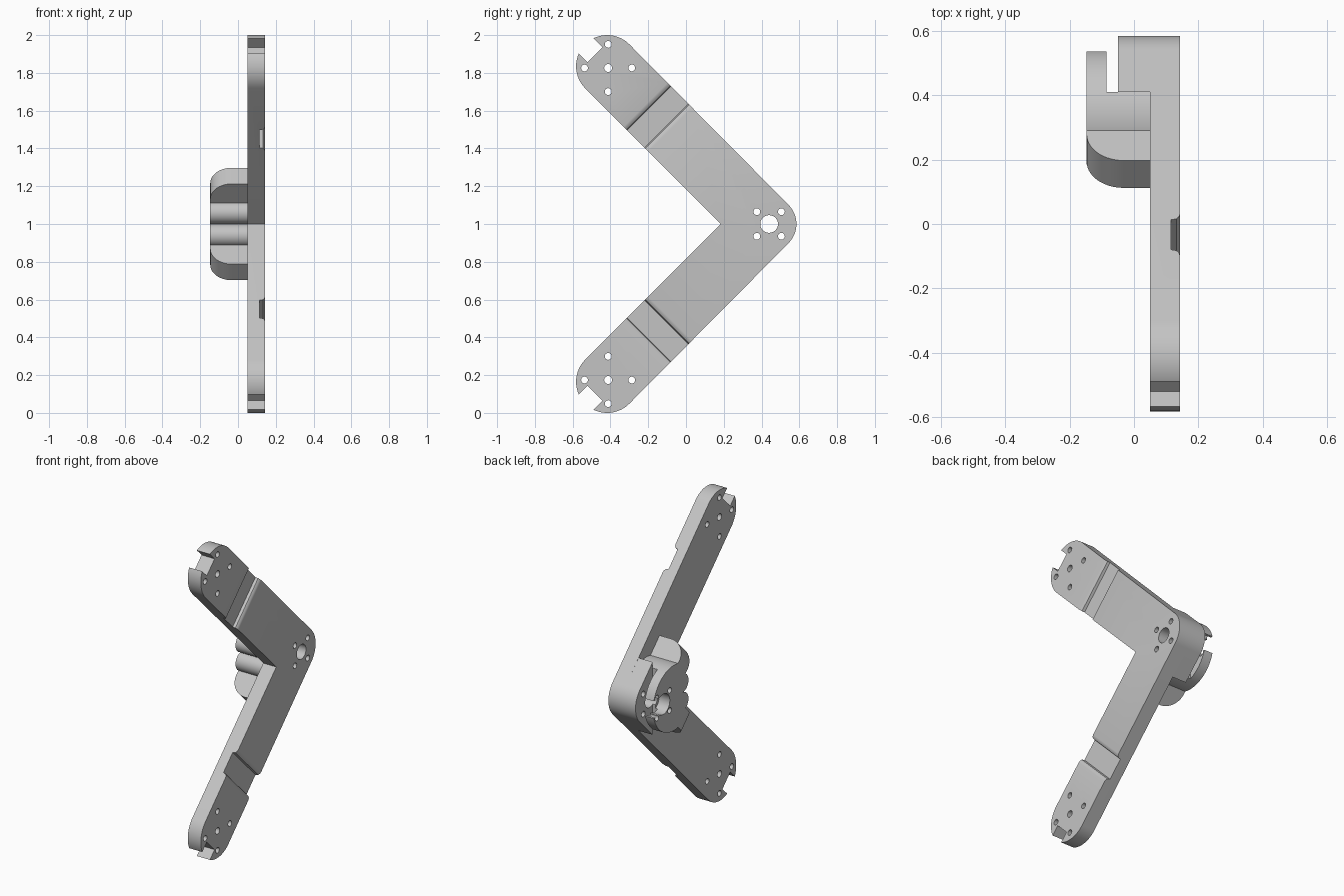
import bpy, bmesh
from math import cos, sin, radians, sqrt
from mathutils import Vector

if "Cube" in bpy.data.objects:
    bpy.data.objects.remove(bpy.data.objects["Cube"])

grey = bpy.data.materials.new("plain grey")
grey.use_nodes = True
colour = (0.55, 0.55, 0.55, 1)
grey.diffuse_color = colour
grey.node_tree.nodes["Principled BSDF"].inputs["Base Color"].default_value = colour

FRONT, BACK, CLIP = 0.143, 0.05, -0.147   # x levels of plate faces and clip face
PIVOT = (0.44, 1.0)


def prism(name, points, sweep):
    """Solid made by sweeping a closed 3D outline along a vector."""
    bm = bmesh.new()
    face = bm.faces.new([bm.verts.new(p) for p in points])
    new = bmesh.ops.extrude_face_region(bm, geom=[face])["geom"]
    bmesh.ops.translate(bm, vec=sweep, verts=[v for v in new if isinstance(v, bmesh.types.BMVert)])
    bmesh.ops.recalc_face_normals(bm, faces=bm.faces)
    mesh = bpy.data.meshes.new(name)
    bm.to_mesh(mesh)
    bm.free()
    mesh.materials.append(grey)
    ob = bpy.data.objects.new(name, mesh)
    bpy.context.collection.objects.link(ob)
    return ob


def slab(name, outline, x0, x1):
    return prism(name, [(x0, y, z) for y, z in outline], Vector((x1 - x0, 0, 0)))


def arc(centre, r, a0, a1, n=24):
    angles = [radians(a0 + (a1 - a0) * i / n) for i in range(n + 1)]
    return [(centre[0] + r * cos(a), centre[1] + r * sin(a)) for a in angles]


def arm_prism(name, profile, sum0, sum1, side):
    """Sweep an (along arm, x) profile across an arm between two edge lines."""
    def place(s, x, t):
        return Vector((x, (t - s * sqrt(2)) / 2, 1 + side * ((t + s * sqrt(2)) / 2 - 1)))
    pts = [place(s, x, sum0) for s, x in profile]
    return prism(name, pts, place(0, 0, sum1) - place(0, 0, sum0))


def combine(ob, other, op):
    mod = ob.modifiers.new(op, "BOOLEAN")
    mod.operation, mod.solver, mod.object = op, "EXACT", other
    bpy.context.view_layer.objects.active = ob
    bpy.ops.object.modifier_apply(modifier=mod.name)
    bpy.data.objects.remove(other)


def drill(ob, centre, r):
    hole = arc(centre, r, 0, 360)[:-1]
    combine(ob, slab("drill", hole, -0.3, 0.3), "DIFFERENCE")


def drill_pivot(ob):
    drill(ob, PIVOT, 0.047)
    for dy in (-0.065, 0.065):
        for dz in (-0.065, 0.065):
            drill(ob, (PIVOT[0] + dy, PIVOT[1] + dz), 0.018)


# V-shaped plate with rounded pivot corner and tips
tip = (-0.417, 1.835)
upper = arc(PIVOT, 0.1445, 0, 45, 12) + arc(tip, 0.165, 45, 225, 36)
lower = [(y, 2 - z) for y, z in reversed(upper[1:])]
plate = slab("v_plate", upper + [(0.185, 1.0)] + lower, BACK, FRONT)

# Recessed band across each arm, tip notches and screw holes
groove = [(1.121, 0.16), (1.121, 0.143), (1.133, 0.140), (1.143, 0.132), (1.147, 0.115),
          (1.279, 0.115), (1.283, 0.132), (1.293, 0.140), (1.305, 0.143), (1.305, 0.16)]
notch = [(1.681, 0), (1.9, 0), (1.9, 0.3), (1.681, 0.3)]
for side in (1, -1):
    combine(plate, arm_prism("groove_cutter", groove, 1.0, 1.8, side), "DIFFERENCE")
    combine(plate, arm_prism("notch_cutter", notch, 1.335, 1.493, side), "DIFFERENCE")
    for dy, dz in ((0, 0), (0.125, 0), (-0.125, 0), (0, 0.125), (0, -0.125)):
        radius = 0.018 if dy or dz else 0.021
        drill(plate, (-0.412 + dy, 1 + side * (0.826 + dz)), radius)
drill_pivot(plate)

# Thick boss behind the pivot, flush with the plate edge
boss_edge = arc(PIVOT, 0.1445, 0, 45, 12) + [(0.41, 1.234)]
boss = slab("pivot_boss", boss_edge + [(y, 2 - z) for y, z in reversed(boss_edge[1:])], -0.05, BACK)
drill_pivot(boss)

# Clip body: round outer edge and two lobes on the inner side
outline = arc((0.334, 1), 0.21, -115, 115, 48)
outline += arc((0.245, 1.06), 0.06, 90, 270) + arc((0.245, 0.94), 0.06, 90, 270)[1:]
clip = slab("clip_body", outline, CLIP, BACK)

# Fins running along both arms, with rounded ends
fin = [(0.5, CLIP), (0.5, BACK), (0.778, BACK)] + arc((0.663, -0.032), 0.115, 0, -90)
for side in (1, -1):
    combine(clip, arm_prism("fin", fin, 1.325, 1.495, side), "UNION")

# Gap between clip and boss, and the open mouth between the two prongs
gap = [(0.41, 0.6), (0.8, 0.6), (0.8, 1.4), (0.41, 1.4)]
combine(clip, slab("gap_cutter", gap, -0.085, 0.2), "DIFFERENCE")
mouth = [(0.44, 0.944), (0.7, 0.944), (0.7, 1.056), (0.44, 1.056)]
combine(clip, slab("mouth_cutter", mouth, -0.3, -0.07), "DIFFERENCE")
combine(clip, slab("seat_cutter", arc(PIVOT, 0.066, 0, 360)[:-1], -0.3, -0.07), "DIFFERENCE")
drill_pivot(clip)

# Smooth curved walls, keep edges sharp
for ob in (plate, boss, clip):
    bpy.ops.object.select_all(action="DESELECT")
    ob.select_set(True)
    bpy.context.view_layer.objects.active = ob
    bpy.ops.object.shade_smooth_by_angle(angle=radians(30))
